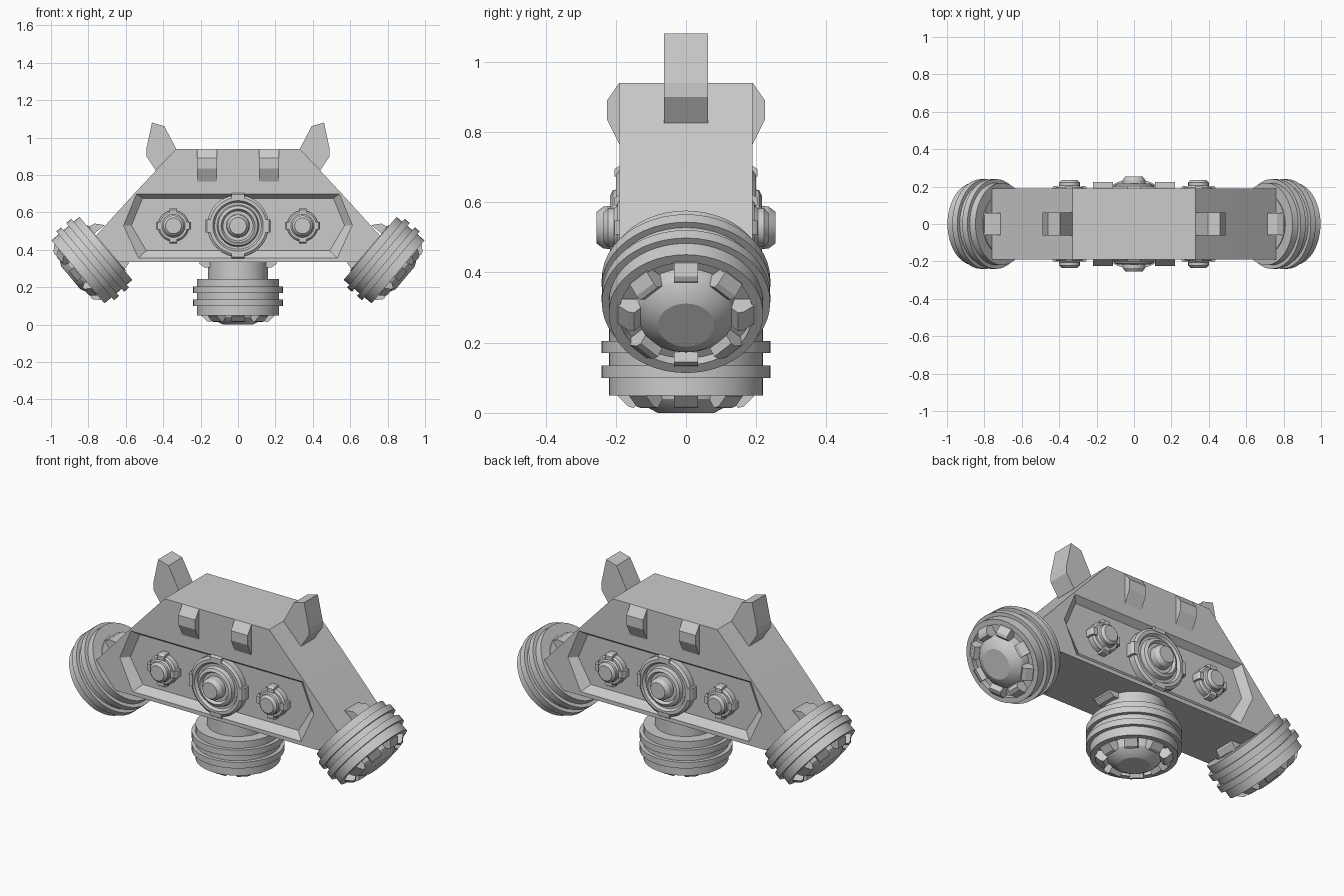
import bpy
import bmesh
from math import radians, pi
from mathutils import Matrix, Vector

if "Cube" in bpy.data.objects:
    bpy.data.objects.remove(bpy.data.objects["Cube"])

grey = bpy.data.materials.new("plain_grey")
grey.use_nodes = True
grey.diffuse_color = (0.6, 0.6, 0.6, 1)
grey.node_tree.nodes["Principled BSDF"].inputs["Base Color"].default_value = (0.6, 0.6, 0.6, 1)


def finish(name, bm, matrix=Matrix(), smooth=False):
    bm.transform(matrix)
    bmesh.ops.recalc_face_normals(bm, faces=bm.faces)
    mesh = bpy.data.meshes.new(name)
    bm.to_mesh(mesh)
    bm.free()
    mesh.materials.append(grey)
    obj = bpy.data.objects.new(name, mesh)
    bpy.context.collection.objects.link(obj)
    if smooth:
        bpy.ops.object.select_all(action="DESELECT")
        obj.select_set(True)
        bpy.context.view_layer.objects.active = obj
        bpy.ops.object.shade_smooth_by_angle(angle=radians(25))
    return obj


def loft(name, loop_a, loop_b, matrix=Matrix()):
    """Solid between two matching closed loops of 3D points."""
    bm = bmesh.new()
    a = [bm.verts.new(p) for p in loop_a]
    b = [bm.verts.new(p) for p in loop_b]
    bm.faces.new(a)
    bm.faces.new(b)
    for i in range(len(a)):
        j = (i + 1) % len(a)
        bm.faces.new((a[i], a[j], b[j], b[i]))
    return finish(name, bm, matrix)


def prism(name, outline, half, matrix=Matrix()):
    """Outline in x and z, extruded both ways along y."""
    return loft(name, [(x, -half, z) for x, z in outline],
                [(x, half, z) for x, z in outline], matrix)


def lathe(name, profile, matrix):
    """Radius and height pairs turned about local z."""
    bm = bmesh.new()
    verts = [bm.verts.new((r, 0, h)) for r, h in profile]
    edges = [bm.edges.new(pair) for pair in zip(verts, verts[1:])]
    bmesh.ops.spin(bm, geom=verts + edges, cent=(0, 0, 0), axis=(0, 0, 1),
                   angle=2 * pi, steps=48)
    bmesh.ops.remove_doubles(bm, verts=bm.verts, dist=0.0001)
    return finish(name, bm, matrix, True)


def mirrored(points):
    """Complete a right-hand outline with its left half."""
    return points + [(-x, z) for x, z in reversed(points)]


# Hull with a bevelled hexagonal recess on both faces
hull = prism("hull", mirrored([(0.33, 0.94), (0.555, 0.70), (0.76, 0.475), (0.64, 0.335)]), 0.19)
rim = mirrored([(0.54, 0.70), (0.61, 0.53), (0.53, 0.355)])
floor = mirrored([(0.51, 0.675), (0.57, 0.53), (0.49, 0.395)])
for side, label in ((-1, "front"), (1, "back")):
    cutter = loft(label + "_recess_cutter",
                  [(x * 1.01, side * 0.1935, 0.53 + (z - 0.53) * 1.01) for x, z in rim],
                  [(x, side * 0.155, z) for x, z in floor])
    cutter.hide_render = True
    cutter.hide_viewport = True
    cut = hull.modifiers.new(label + "_recess", "BOOLEAN")
    cut.operation = "DIFFERENCE"
    cut.solver = "EXACT"
    cut.object = cutter

# Horns on the upper slopes
horn = [(0.46, 1.08), (0.395, 1.062), (0.33, 0.94), (0.44, 0.825), (0.49, 0.90), (0.49, 0.94)]
for side, label in ((1, "left"), (-1, "right")):
    prism(label + "_horn", [(side * x, z) for x, z in horn], 0.062)

# Chamfered blocks on the upper faces
block = [(0.18, 0.94), (0.19, 0.94), (0.225, 0.89), (0.225, 0.835), (0.19, 0.765), (0.18, 0.765)]
for side, label in ((-1, "front"), (1, "back")):
    for x in (-0.165, 0.165):
        loft(label + "_block", [(x - 0.053, side * y, z) for y, z in block],
             [(x + 0.053, side * y, z) for y, z in block])

# Round ports in the recesses, each with four clamps
big_port = [(0, 0.14), (0.165, 0.14), (0.165, 0.19), (0.152, 0.2), (0.135, 0.2), (0.125, 0.185),
            (0.112, 0.185), (0.106, 0.208), (0.09, 0.216), (0.08, 0.2), (0.062, 0.2),
            (0.06, 0.235), (0.045, 0.255), (0, 0.255)]
small_port = [(0, 0.14), (0.083, 0.14), (0.083, 0.185), (0.074, 0.195), (0.062, 0.195),
              (0.055, 0.205), (0.055, 0.222), (0.042, 0.235), (0, 0.235)]
for side, label in ((-1, "front"), (1, "back")):
    for x, profile, reach, wide in ((0, big_port, 0.175, 0.035), (-0.345, small_port, 0.093, 0.02),
                                    (0.345, small_port, 0.093, 0.02)):
        base = Matrix.Translation((x, 0, 0.528)) @ Matrix.Rotation(-side * pi / 2, 4, "X")
        lathe(label + "_port", profile, base)
        clamp = [(reach - 0.03, 0.15), (reach, 0.15), (reach, 0.19),
                 (reach - 0.008, 0.203), (reach - 0.03, 0.203)]
        for k in range(4):
            prism(label + "_port_clamp", clamp, wide, base @ Matrix.Rotation(k * pi / 2, 4, "Z"))

# Thrusters: one below and one at each shoulder
shell = [(0, 0), (0.08, 0), (0.115, 0.018), (0.135, 0.04), (0.143, 0.08), (0.19, 0.08),
         (0.19, 0.05), (0.22, 0.05), (0.22, 0.1), (0.24, 0.1), (0.24, 0.135), (0.22, 0.135),
         (0.22, 0.17), (0.24, 0.17), (0.24, 0.205), (0.22, 0.205), (0.22, 0.245), (0.16, 0.245)]
tooth = [(0.13, 0.075), (0.193, 0.075), (0.193, 0.046), (0.165, 0.018), (0.148, 0.014), (0.13, 0.035)]
tilt = radians(50)
for label, spot, turn, neck, lug_r in (("lower", (0, 0, 0), 0, 0.34, 0.15),
                                       ("left", (0.894, 0, 0.25), -tilt, 0.25, 0.1),
                                       ("right", (-0.894, 0, 0.25), tilt, 0.25, 0.1)):
    base = Matrix.Translation(spot) @ Matrix.Rotation(turn, 4, "Y")
    lathe(label + "_thruster", shell + [(0.16, neck), (0, neck)], base)
    for k in range(8):
        prism(label + "_thruster_tooth", tooth, 0.034, base @ Matrix.Rotation(k * pi / 4, 4, "Z"))
    # Lugs joining the thruster to the hull
    lug = [(lug_r, 0.34), (lug_r + 0.055, 0.34), (lug_r + 0.055, 0.325), (lug_r + 0.03, 0.305), (lug_r, 0.305)]
    if turn:
        lug = [(lug_r, 0.245), (lug_r + 0.05, 0.245), (lug_r + 0.04, 0.285), (lug_r, 0.32)]
    for k in range(2):
        prism(label + "_thruster_lug", lug, 0.06, base @ Matrix.Rotation(k * pi, 4, "Z"))
